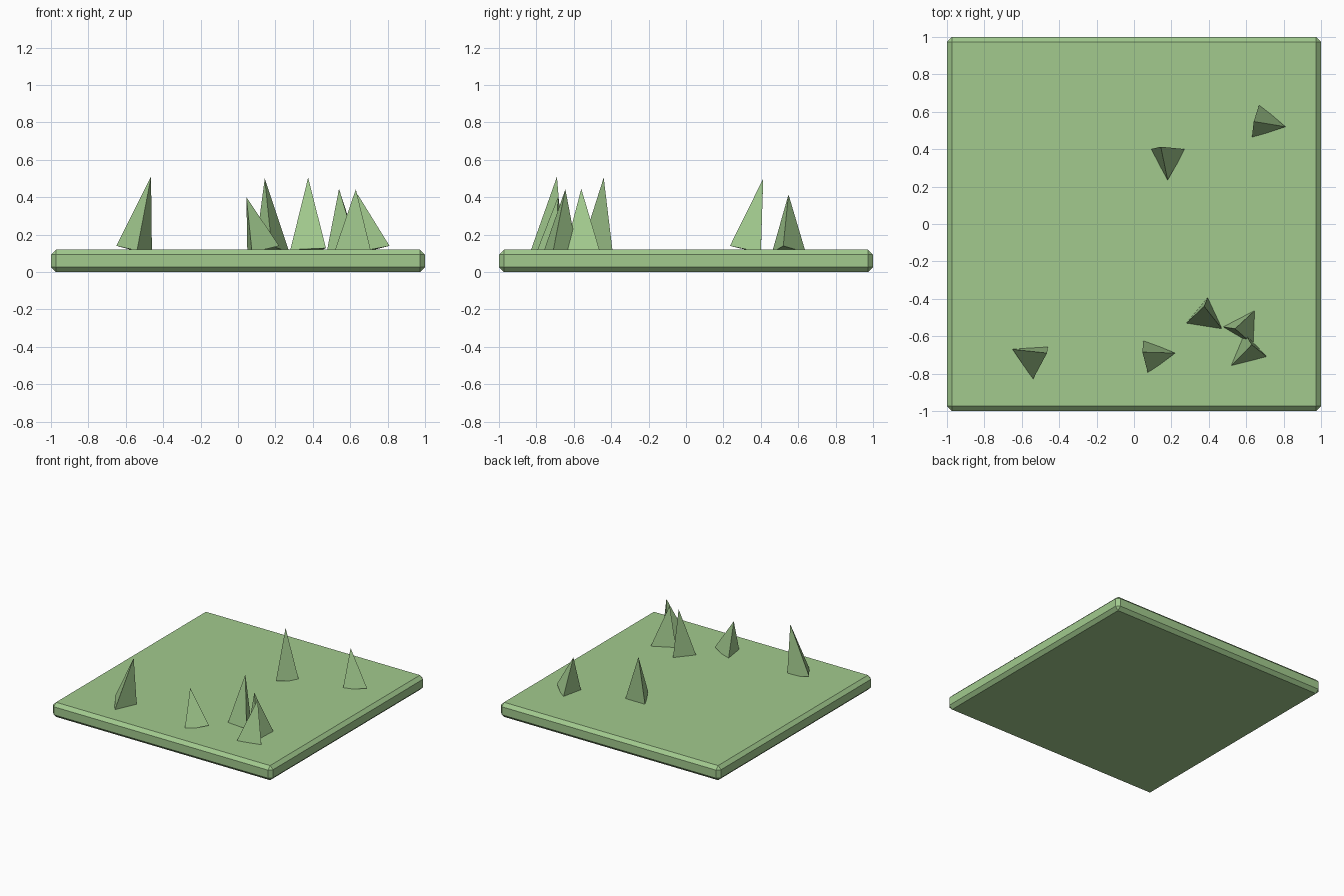
import bpy, bmesh

if "Cube" in bpy.data.objects:
    bpy.data.objects.remove(bpy.data.objects["Cube"])

green = bpy.data.materials.new("grass_green")
green.diffuse_color = (0.36, 0.59, 0.27, 1)
green.use_nodes = True
green.node_tree.nodes["Principled BSDF"].inputs["Base Color"].default_value = green.diffuse_color

# Ground slab: flat box with one-step chamfered edges
bpy.ops.mesh.primitive_cube_add(size=1, location=(0, 0, 0.06))
slab = bpy.context.object
slab.name = "ground_slab"
slab.scale = (2, 2, 0.12)
bpy.ops.object.transform_apply(location=False, rotation=False, scale=True)
bevel = slab.modifiers.new("chamfer", 'BEVEL')
bevel.width = 0.027
bevel.segments = 1
slab.data.materials.append(green)


def grass_blade(name, tip, *base):
    """Leaning three-sided spike with a closed base."""
    bm = bmesh.new()
    top = bm.verts.new(tip)
    ring = [bm.verts.new(p) for p in base]
    bm.faces.new(ring)
    for i in range(3):
        bm.faces.new((ring[i], ring[(i + 1) % 3], top))
    bmesh.ops.recalc_face_normals(bm, faces=bm.faces)
    mesh = bpy.data.meshes.new(name)
    bm.to_mesh(mesh)
    bm.free()
    mesh.materials.append(green)
    bpy.context.collection.objects.link(bpy.data.objects.new(name, mesh))


# Grass blades: tip, then three base corners (some lifted, some sunk in the slab)
blades = [
    ((-0.465, -0.69, 0.51), (-0.65, -0.67, 0.14), (-0.46, -0.655, 0.09), (-0.54, -0.83, 0.115)),
    ((0.045, -0.685, 0.40), (0.05, -0.62, 0.10), (0.22, -0.69, 0.14), (0.075, -0.80, 0.105)),
    ((0.143, 0.413, 0.50), (0.09, 0.40, 0.10), (0.275, 0.40, 0.105), (0.18, 0.235, 0.14)),
    ((0.64, 0.548, 0.415), (0.67, 0.64, 0.105), (0.81, 0.52, 0.14), (0.63, 0.46, 0.105)),
    ((0.375, -0.44, 0.505), (0.395, -0.39, 0.09), (0.47, -0.56, 0.128), (0.28, -0.53, 0.12)),
    ((0.54, -0.56, 0.445), (0.645, -0.463, 0.12), (0.475, -0.55, 0.11), (0.637, -0.645, 0.12)),
    ((0.63, -0.645, 0.443), (0.59, -0.58, 0.10), (0.71, -0.71, 0.115), (0.52, -0.757, 0.122)),
]
for n, points in enumerate(blades, 1):
    grass_blade(f"grass_blade_{n}", *points)
